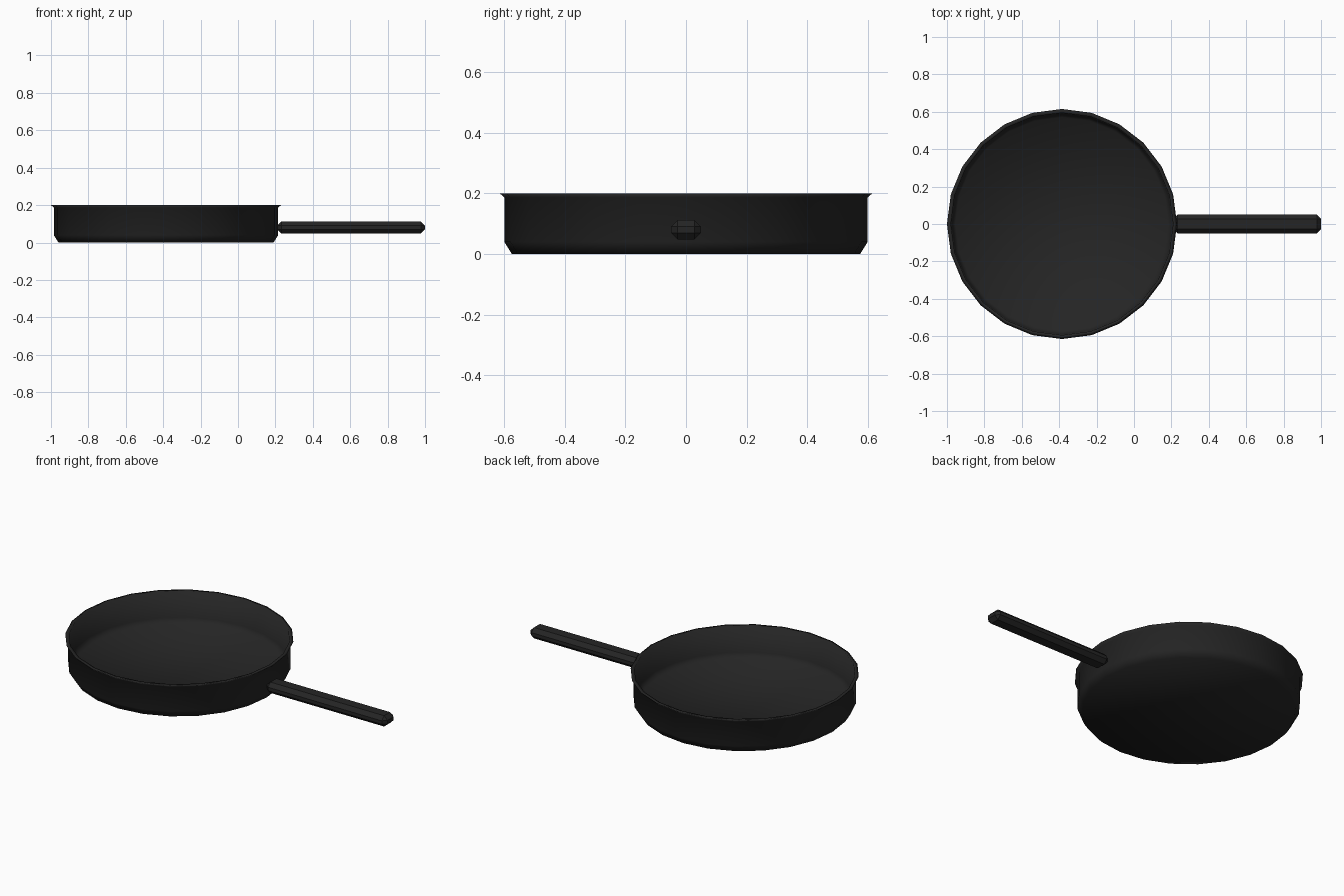
import bpy, bmesh, math

cube = bpy.data.objects.get("Cube")
if cube:
    bpy.data.objects.remove(cube, do_unlink=True)

SIDES = 24
PAN_X = -0.385

iron = bpy.data.materials.new("black iron")
iron.use_nodes = True
color = (0.018, 0.018, 0.018, 1)
iron.diffuse_color = color
iron.node_tree.nodes["Principled BSDF"].inputs["Base Color"].default_value = color


def add_object(name, bm, smooth):
    bmesh.ops.recalc_face_normals(bm, faces=bm.faces)
    mesh = bpy.data.meshes.new(name)
    bm.to_mesh(mesh)
    bm.free()
    mesh.materials.append(iron)
    for poly in mesh.polygons:
        poly.use_smooth = smooth
    obj = bpy.data.objects.new(name, mesh)
    bpy.context.collection.objects.link(obj)
    return obj


# Pan body: (radius, height) rings from the base, over the lip, to the inner floor
profile = [(0.575, 0), (0.6, 0.04), (0.6, 0.187), (0.615, 0.2),
           (0.594, 0.2), (0.59, 0.045), (0.57, 0.015)]
bm = bmesh.new()
rings = []
for radius, z in profile:
    angles = [2 * math.pi * i / SIDES for i in range(SIDES)]
    rings.append([bm.verts.new((radius * math.cos(a), radius * math.sin(a), z)) for a in angles])
for low, high in zip(rings, rings[1:]):
    for i in range(SIDES):
        j = (i + 1) % SIDES
        bm.faces.new((low[i], low[j], high[j], high[i]))
bm.faces.new(rings[0])
bm.faces.new(rings[-1])
pan = add_object("pan_body", bm, True)
pan.location.x = PAN_X

# Handle: a long bar with chamfered edges
bm = bmesh.new()
bmesh.ops.create_cube(bm, size=1)
bmesh.ops.scale(bm, vec=(0.79, 0.1, 0.064), verts=bm.verts)
bmesh.ops.bevel(bm, geom=bm.edges[:], offset=0.022, segments=1, affect='EDGES')
handle = add_object("handle", bm, False)
handle.location = (0.605, 0, 0.08)
